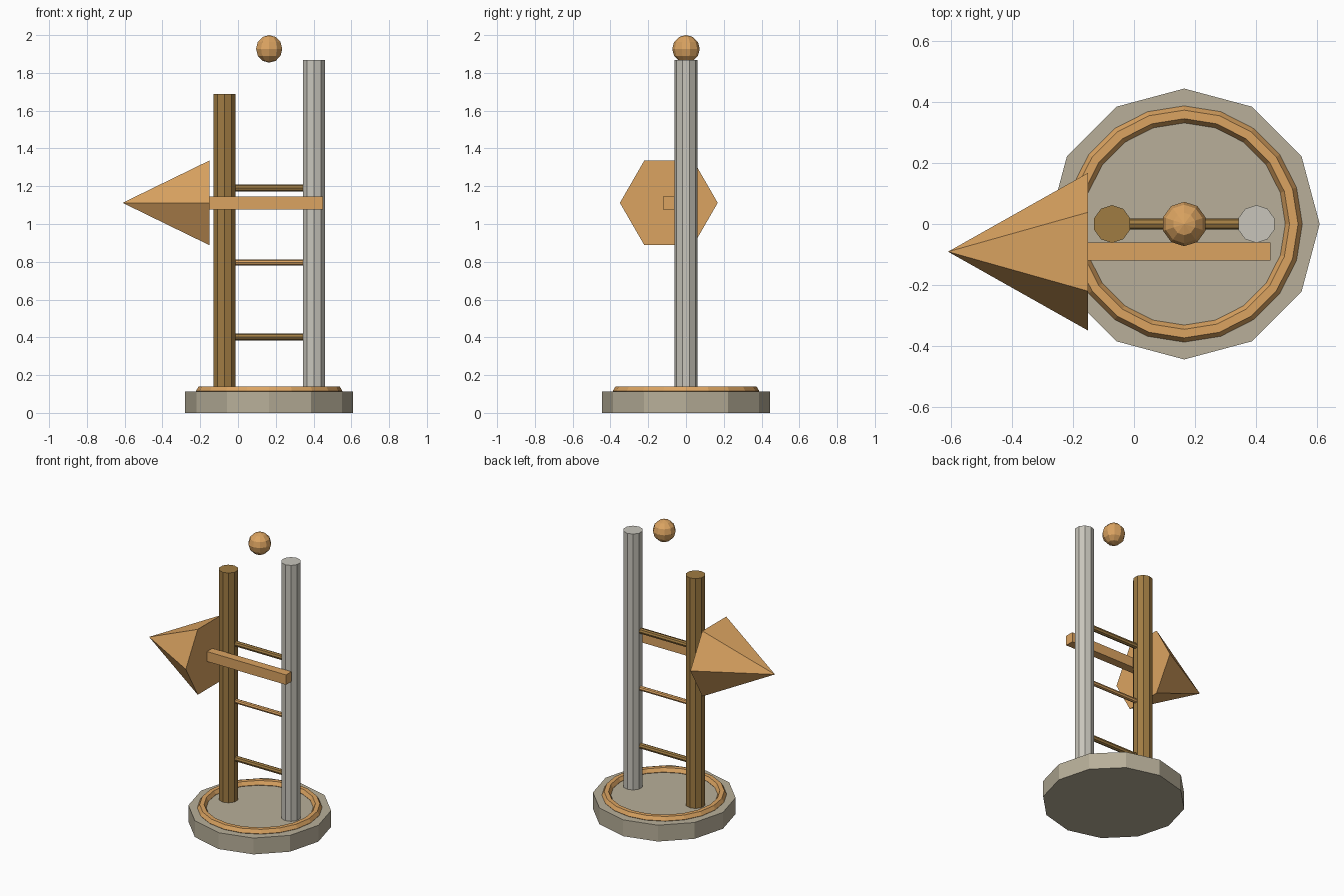
import bpy
from math import pi

if "Cube" in bpy.data.objects:
    bpy.data.objects.remove(bpy.data.objects["Cube"])

CX = 0.165  # axis of the base


def material(name, rgb):
    m = bpy.data.materials.new(name)
    m.diffuse_color = (*rgb, 1)
    m.use_nodes = True
    m.node_tree.nodes["Principled BSDF"].inputs["Base Color"].default_value = m.diffuse_color
    return m


ORANGE = material("orange_wood", (0.71, 0.37, 0.12))
BROWN = material("brown_wood", (0.35, 0.20, 0.055))
STONE = material("stone", (0.48, 0.43, 0.32))
PALE = material("pale_grey", (0.58, 0.56, 0.50))


def finish(name, mat):
    ob = bpy.context.object
    ob.name = name
    ob.data.materials.append(mat)
    return ob


def cylinder(name, mat, sides, r, depth, loc, rot=(0, 0, 0)):
    bpy.ops.mesh.primitive_cylinder_add(vertices=sides, radius=r, depth=depth,
                                        location=loc, rotation=rot)
    return finish(name, mat)


# Round base and raised ring
cylinder("base", STONE, 12, 0.445, 0.112, (CX, 0, 0.056))
bpy.ops.mesh.primitive_torus_add(major_segments=20, minor_segments=6,
                                 major_radius=0.36, minor_radius=0.028,
                                 location=(CX, 0, 0.115))
finish("base_ring", ORANGE)

# Two posts of different height
for name, mat, x, top in (("left_post", BROWN, CX - 0.237, 1.688),
                          ("right_post", PALE, CX + 0.237, 1.867)):
    cylinder(name, mat, 10, 0.062, top - 0.1, (x, 0, (top + 0.1) / 2))

# Rungs between the posts
for i, (mat, r) in enumerate(((BROWN, 0.0185), (ORANGE, 0.0155), (BROWN, 0.0185))):
    cylinder(f"rung_{i + 1}", mat, 8, r, 0.40, (CX, 0, 0.403 + 0.394 * i),
             (0, pi / 2, 0))

# Arrow sign: shaft and six-sided head pointing left
bpy.ops.mesh.primitive_cube_add(size=1, location=(0.149, -0.091, 1.112))
shaft = finish("arrow_shaft", ORANGE)
shaft.scale = (0.60, 0.059, 0.068)
bpy.ops.mesh.primitive_cone_add(vertices=6, radius1=0.259, depth=0.46,
                                location=(-0.381, -0.091, 1.112),
                                rotation=(0, -pi / 2, 0))
finish("arrow_head", ORANGE)

# Floating ball above
bpy.ops.mesh.primitive_uv_sphere_add(segments=10, ring_count=6, radius=0.073,
                                     location=(CX, 0, 1.927))
finish("ball", ORANGE)
